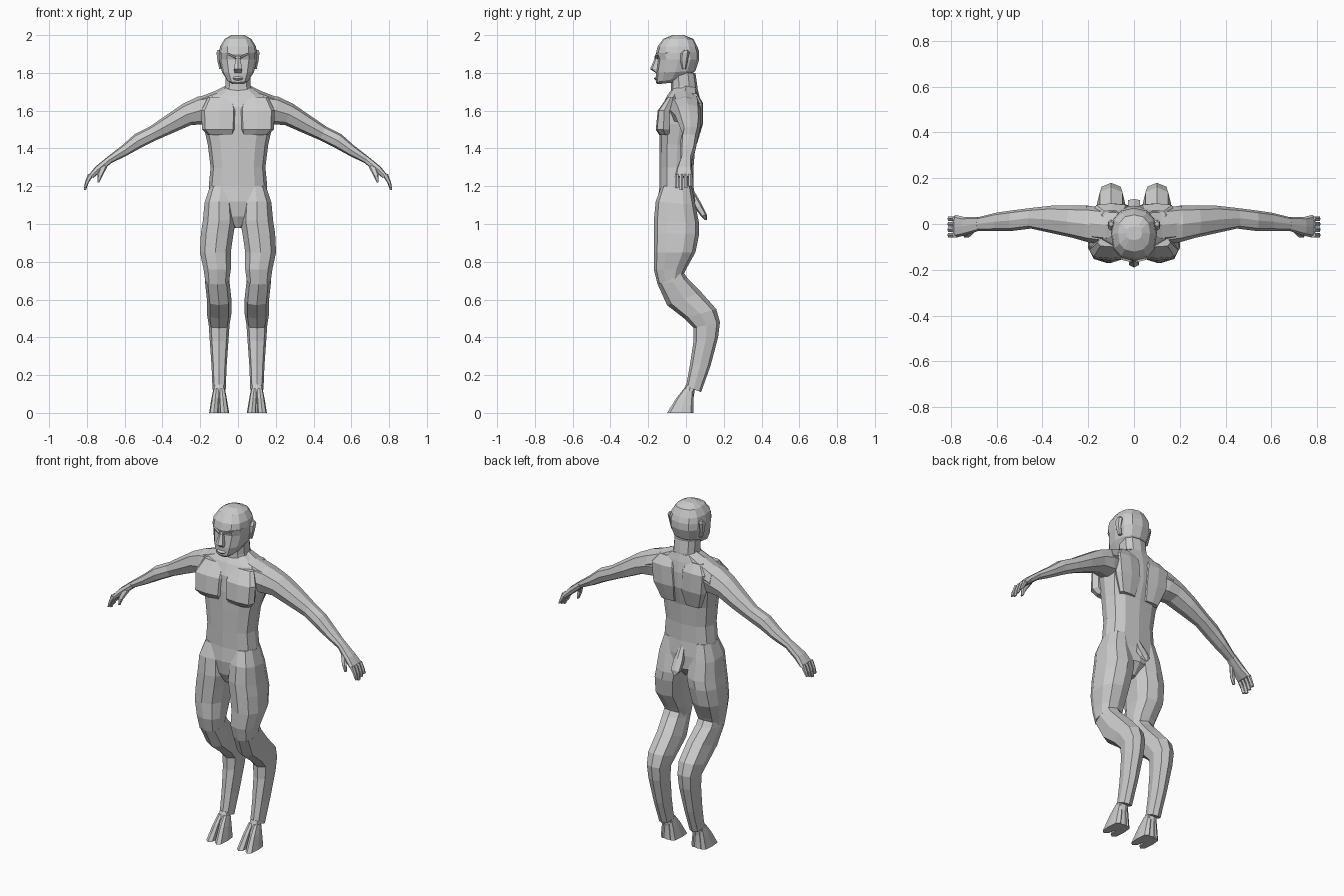
import bpy
import bmesh
from math import cos, sin, pi
from mathutils import Vector

cube = bpy.data.objects.get("Cube")
if cube:
    bpy.data.objects.remove(cube, do_unlink=True)

GREY = (.6, .6, .6, 1)
skin = bpy.data.materials.new("plain_grey")
skin.use_nodes = True
skin.diffuse_color = GREY
skin.node_tree.nodes["Principled BSDF"].inputs["Base Color"].default_value = GREY


def level(z, front, back, width, x=0, rise=0):
    """Upright-part ring: front edge at z, back edge higher by rise."""
    centre = Vector((x, (front + back) / 2, z + rise / 2))
    return centre, Vector((0, front - back, -rise)) / 2, Vector((width / 2, 0, 0))


def section(x, z, thick, front, back, lean=.4):
    """Sideways-part ring, upright and then leaning outward by an angle."""
    centre = Vector((x, (front + back) / 2, z))
    upward = Vector((sin(lean), 0, cos(lean))) * thick / 2
    return centre, upward, Vector((0, (back - front) / 2, 0))


def power(value, exponent):
    return abs(value) ** exponent * (1 if value >= 0 else -1)


def loft(name, *rings, sides=8, square=.8, mirror=False):
    """Skin a row of rounded-square rings and cap both ends."""
    bm = bmesh.new()
    loops = []
    for centre, a, b in rings:
        angles = [2 * pi * i / sides for i in range(sides)]
        loops.append([bm.verts.new(centre + a * power(cos(t), square)
                                   + b * power(sin(t), square)) for t in angles])
    for lower, upper in zip(loops, loops[1:]):
        for i in range(sides):
            j = (i + 1) % sides
            bm.faces.new((lower[i], lower[j], upper[j], upper[i]))
    bm.faces.new(loops[0])
    bm.faces.new(loops[-1])
    bmesh.ops.recalc_face_normals(bm, faces=bm.faces)
    mesh = bpy.data.meshes.new(name)
    bm.to_mesh(mesh)
    bm.free()
    mesh.materials.append(skin)
    part = bpy.data.objects.new(name, mesh)
    bpy.context.collection.objects.link(part)
    if mirror:
        part.modifiers.new("mirror", "MIRROR").use_mirror_merge = False


# Trunk, from crotch to collar
loft("torso",
     level(z=.98, front=-.11, back=0, width=.04),
     level(z=1.04, front=-.14, back=.05, width=.16),
     level(z=1.12, front=-.15, back=.05, width=.29),
     level(z=1.2, front=-.14, back=.04, width=.31),
     level(z=1.3, front=-.14, back=.04, width=.29),
     level(z=1.42, front=-.14, back=.05, width=.32),
     level(z=1.53, front=-.14, back=.08, width=.37),
     level(z=1.62, front=-.13, back=.08, width=.38),
     level(z=1.68, front=-.1, back=.07, width=.3),
     level(z=1.72, front=-.07, back=.06, width=.16), sides=12)
loft("chest_muscles",
     level(x=.09, z=1.47, front=-.14, back=-.08, width=.14),
     level(x=.1, z=1.5, front=-.16, back=-.08, width=.18),
     level(x=.1, z=1.6, front=-.15, back=-.08, width=.19),
     level(x=.09, z=1.67, front=-.1, back=-.06, width=.14),
     square=.6, mirror=True)
loft("shoulder_blades",
     level(x=.08, z=1.43, front=.02, back=.06, width=.1),
     level(x=.09, z=1.53, front=.02, back=.09, width=.16),
     level(x=.1, z=1.64, front=.02, back=.09, width=.16),
     level(x=.09, z=1.69, front=.02, back=.06, width=.1),
     square=.6, mirror=True)
loft("shoulder_slopes",
     section(x=.04, z=1.67, thick=.15, front=-.05, back=.06, lean=0),
     section(x=.12, z=1.64, thick=.13, front=-.08, back=.07, lean=0),
     section(x=.21, z=1.61, thick=.12, front=-.07, back=.08, lean=0),
     mirror=True)

# Neck and head
loft("neck",
     level(z=1.67, front=-.08, back=.06, width=.17),
     level(z=1.73, front=-.08, back=.06, width=.14),
     level(z=1.8, front=-.08, back=.05, width=.14), sides=10)
loft("head",
     level(z=1.74, front=-.15, back=-.06, width=.07, rise=.01),
     level(z=1.75, front=-.16, back=.01, width=.12, rise=.03),
     level(z=1.8, front=-.16, back=.05, width=.17, rise=.01),
     level(z=1.87, front=-.15, back=.07, width=.2),
     level(z=1.9, front=-.16, back=.07, width=.2, rise=.01),
     level(z=1.94, front=-.15, back=.06, width=.19),
     level(z=1.98, front=-.12, back=.04, width=.14),
     level(z=2, front=-.07, back=-.01, width=.07), sides=12)
loft("nose",
     level(z=1.8, front=-.16, back=-.14, width=.04),
     level(z=1.82, front=-.19, back=-.14, width=.05),
     level(z=1.89, front=-.16, back=-.13, width=.02), sides=6)
loft("lips",
     level(z=1.76, front=-.16, back=-.13, width=.04),
     level(z=1.77, front=-.17, back=-.13, width=.06),
     level(z=1.78, front=-.16, back=-.13, width=.05), sides=6)
loft("brows",
     section(x=.01, z=1.88, thick=.02, front=-.17, back=-.12),
     section(x=.05, z=1.9, thick=.02, front=-.16, back=-.1),
     section(x=.09, z=1.9, thick=.02, front=-.11, back=-.07),
     sides=6, mirror=True)
loft("ears",
     level(x=.09, z=1.82, front=-.02, back=0, width=.02),
     level(x=.1, z=1.86, front=-.03, back=.01, width=.02, rise=.01),
     level(x=.1, z=1.9, front=-.03, back=.02, width=.03, rise=.01),
     level(x=.1, z=1.92, front=-.01, back=.01, width=.02),
     sides=6, mirror=True)

# Arms and hands
wrist = section(x=.68, z=1.34, thick=.04, front=-.03, back=.03)
knuckles = section(x=.78, z=1.25, thick=.03, front=-.06, back=.04, lean=1.2)
loft("arms",
     section(x=.14, z=1.61, thick=.15, front=-.09, back=.07, lean=0),
     section(x=.2, z=1.6, thick=.15, front=-.08, back=.08, lean=.2),
     section(x=.27, z=1.58, thick=.12, front=-.06, back=.08),
     section(x=.36, z=1.53, thick=.1, front=-.04, back=.08),
     section(x=.45, z=1.48, thick=.08, front=-.02, back=.07),
     section(x=.53, z=1.44, thick=.08, front=-.03, back=.06),
     section(x=.6, z=1.39, thick=.06, front=-.03, back=.05),
     wrist, mirror=True)
loft("palms", wrist,
     section(x=.74, z=1.29, thick=.04, front=-.05, back=.03, lean=.8),
     knuckles, square=.6, mirror=True)
for i, finger in enumerate(("index", "middle", "ring", "little")):
    front = -.06 + i * .024
    back = front + .022
    tip = 1.18 + .01 * abs(i - 1)
    loft(finger + "_fingers",
         section(x=.78, z=1.26, thick=.03, front=front, back=back, lean=1.2),
         section(x=.8, z=1.22, thick=.02, front=front, back=back, lean=1.5),
         section(x=.81, z=tip, thick=.01, front=front, back=back, lean=1.5),
         sides=6, mirror=True)
loft("thumbs",
     section(x=.71, z=1.31, thick=.04, front=-.04, back=-.01, lean=1.2),
     section(x=.73, z=1.26, thick=.03, front=-.06, back=-.04, lean=1.5),
     section(x=.74, z=1.22, thick=.01, front=-.06, back=-.04, lean=1.5),
     sides=6, mirror=True)

# Backward-bent legs
loft("thighs",
     level(x=.09, z=1.2, front=-.13, back=.03, width=.12),
     level(x=.1, z=1.12, front=-.16, back=.05, width=.16, rise=-.02),
     level(x=.1, z=1.02, front=-.17, back=.07, width=.18, rise=-.02),
     level(x=.11, z=.95, front=-.17, back=.07, width=.18),
     level(x=.12, z=.85, front=-.17, back=.05, width=.17),
     level(x=.11, z=.76, front=-.17, back=0, width=.15),
     level(x=.11, z=.68, front=-.15, back=-.02, width=.13, rise=.04),
     sides=10, mirror=True)
loft("lower_legs",
     level(x=.11, z=.74, front=-.16, back=-.01, width=.13),
     level(x=.11, z=.68, front=-.15, back=.01, width=.13, rise=.03),
     level(x=.1, z=.57, front=-.1, back=.08, width=.13, rise=.07),
     level(x=.1, z=.5, front=-.01, back=.16, width=.13, rise=.05),
     level(x=.1, z=.45, front=.04, back=.18, width=.11, rise=.03),
     level(x=.1, z=.38, front=.04, back=.17, width=.1, rise=.02),
     level(x=.1, z=.25, front=.02, back=.13, width=.08),
     level(x=.1, z=.14, front=0, back=.08, width=.07, rise=-.03),
     mirror=True)

# Cloven hooves: a heel and two toes on each foot
loft("heels",
     level(x=.1, z=.15, front=0, back=.05, width=.06, rise=-.01),
     level(x=.1, z=.08, front=-.03, back=.04, width=.07),
     level(x=.1, z=0, front=-.04, back=.04, width=.1), mirror=True)
for toe, side in (("inner", -1), ("outer", 1)):
    loft(toe + "_toes",
         level(x=.1 + side * .015, z=.13, front=-.01, back=.04, width=.03),
         level(x=.1 + side * .02, z=.08, front=-.05, back=.04, width=.04),
         level(x=.1 + side * .028, z=0, front=-.1, back=.04, width=.05),
         square=.7, mirror=True)

# Short flat tail
loft("tail",
     level(z=1.13, front=.02, back=.04, width=.03, rise=.05),
     level(z=1.08, front=.05, back=.08, width=.06, rise=.03),
     level(z=1.04, front=.08, back=.11, width=.06, rise=.01),
     level(z=1.02, front=.1, back=.11, width=.01), sides=6)
